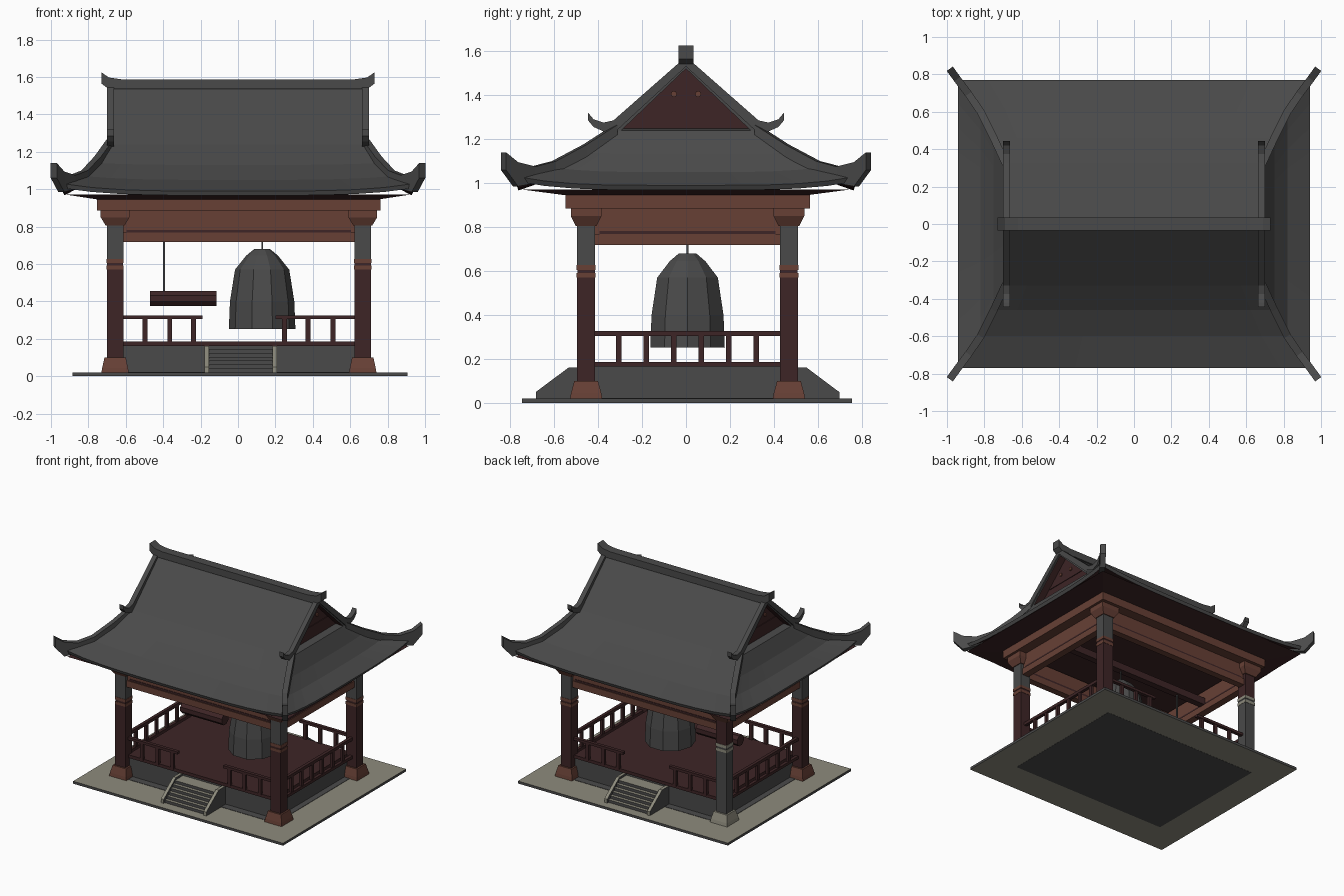
import bpy, bmesh, math
from mathutils import Vector

if "Cube" in bpy.data.objects:
    bpy.data.objects.remove(bpy.data.objects["Cube"])

def mat(name, c):
    m = bpy.data.materials.new(name)
    m.diffuse_color = (*c, 1)
    m.use_nodes = True
    m.node_tree.nodes["Principled BSDF"].inputs["Base Color"].default_value = m.diffuse_color
    return m

GREY = mat("slate grey", (0.068, 0.068, 0.068))
RED = mat("dark red wood", (0.047, 0.018, 0.019))
BROWN = mat("warm brown wood", (0.135, 0.051, 0.036))
STONE = mat("pale stone", (0.27, 0.26, 0.205))
SHIFT = Vector((0.005, 0.007, 0))
SIGNS = (-1, 1)

def mesh(name, verts, faces, mats, shift=True, recalc=True):
    me = bpy.data.meshes.new(name)
    me.from_pydata([Vector(v) + (SHIFT if shift else Vector()) for v in verts], [], faces)
    if recalc:
        bm = bmesh.new()
        bm.from_mesh(me)
        bmesh.ops.recalc_face_normals(bm, faces=bm.faces)
        bm.to_mesh(me)
        bm.free()
    ob = bpy.data.objects.new(name, me)
    bpy.context.collection.objects.link(ob)
    for m in (mats if isinstance(mats, tuple) else (mats,)):
        me.materials.append(m)
    return ob

def loft(name, rings, mats, shift=True):
    # closed rings joined with quads, capped at both ends
    n = len(rings[0])
    v = [p for r in rings for p in r]
    f = [(i*n + j, i*n + (j+1) % n, (i+1)*n + (j+1) % n, (i+1)*n + j)
         for i in range(len(rings)-1) for j in range(n)]
    f += [tuple(range(n)), tuple(range(len(v)-n, len(v)))]
    return mesh(name, v, f, mats, shift)

def rect(cx, cy, hx, hy, z):
    return [(cx-hx, cy-hy, z), (cx+hx, cy-hy, z), (cx+hx, cy+hy, z), (cx-hx, cy+hy, z)]

def box(name, x0, x1, y0, y1, z0, z1, mats, shift=True):
    c = ((x0+x1)/2, (y0+y1)/2, abs(x1-x0)/2, abs(y1-y0)/2)
    return loft(name, [rect(*c, z0), rect(*c, z1)], mats, shift)

def paint(ob, rule):
    for p in ob.data.polygons:
        p.material_index = rule(p)

# ground slab: pale on top and below, grey edges
slab = box("ground_slab", -0.89, 0.9, -0.752, 0.748, 0.001, 0.02, (STONE, GREY))
paint(slab, lambda p: 0 if abs(p.normal.z) > 0.5 else 1)
box("plinth_plate", -0.67, 0.67, -0.51, 0.51, 0, 0.0225, GREY)
box("platform", -0.625, 0.625, -0.455, 0.455, 0.02, 0.165, GREY)
box("floor", -0.625, 0.625, -0.465, 0.465, 0.163, 0.187, RED)

# stairs at front and back
for s in SIGNS:
    for x in (-0.173, 0.191):
        prof = [(0.45, 0.02), (0.69, 0.02), (0.69, 0.05), (0.54, 0.162), (0.45, 0.162)]
        st = loft("stair_stringer", [[(x+d, s*y, z) for y, z in prof] for d in (-0.012, 0.012)],
                  (STONE, GREY))
        paint(st, lambda p: 1 if abs(p.normal.x) > 0.5 else 0)
    for i in range(6):
        o = box("stair_step", -0.16, 0.18, s*0.45, s*(0.675 - i*0.024), 0.02 + i*0.021,
                0.041 + i*0.021, (GREY, STONE))
        paint(o, lambda p: 1 if p.normal.z > 0.5 else 0)

# pillars with bases, bands and capitals; the back left one is weathered
for sx in SIGNS:
    for sy in SIGNS:
        x, y = sx*0.662, sy*0.461
        old = sx < 0 and sy > 0
        low, band, up = (GREY, STONE, RED) if old else (RED, BROWN, GREY)
        loft("pillar_base", [rect(x, y, .073, .073, .02), rect(x, y, .069, .069, .045),
                             rect(x, y, .057, .054, .1)], band)
        box("pillar_lower", x-.044, x+.044, y-.041, y+.041, .09, .57, low)
        for z in (.57, .605):
            box("pillar_band", x-.046, x+.046, y-.043, y+.043, z, z+.022, band)
        box("pillar_middle", x-.043, x+.043, y-.04, y+.04, .56, .63, low)
        box("pillar_upper", x-.044, x+.044, y-.041, y+.041, .627, .81, up)
        loft("pillar_capital", [rect(x, y, .05, .047, .805), rect(x, y, .077, .07, .85),
                                rect(x, y, .077, .07, .885)], BROWN)

# beam frames
for s in SIGNS:
    box("lower_beam_long", -.63, .63, s*.435, s*.487, .718, .768, BROWN)
    box("lower_beam_side", s*.635, s*.69, -.43, .43, .718, .768, BROWN)
    box("middle_beam_long", -.64, .64, s*.44, s*.478, .768, .885, BROWN)
    box("middle_beam_side", s*.645, s*.68, -.44, .44, .768, .885, BROWN)
    box("groove_long", -.6, .6, s*.436, s*.482, .768, .782, RED)
    box("groove_side", s*.641, s*.684, -.4, .4, .768, .782, RED)
    box("upper_beam_long", -.758, .758, s*.47, s*.556, .885, .948, BROWN)
    box("upper_beam_side", s*.68, s*.758, -.47, .47, .885, .948, BROWN)
box("bell_beam", -.64, .64, -.025, .025, .765, .82, RED)
box("ceiling", -.7, .7, -.5, .5, .9, .946, RED)

# railings
for s in SIGNS:
    for a in SIGNS:
        box("rail_top", a*.195, a*.62, s*.448, s*.474, .305, .325, RED)
        for px in (.243, .37, .503):
            box("rail_post", a*px-.013, a*px+.013, s*.461-.01, s*.461+.01, .18, .31, RED)
    box("side_rail_top", s*.65, s*.674, -.42, .42, .305, .328, RED)
    box("side_rail_bottom", s*.65, s*.674, -.42, .42, .165, .187, RED)
    for i in range(6):
        py = -.3125 + i*.125
        box("side_rail_post", s*.662-.01, s*.662+.01, py-.012, py+.012, .18, .31, RED)

# bell and its hanger
def ring(cx, r, z, n=10):
    return [(cx + r*math.cos(2*math.pi*i/n), r*math.sin(2*math.pi*i/n), z) for i in range(n)]
BELL = [(.178, .252), (.172, .4), (.145, .57), (.085, .645), (.042, .68)]
loft("bell", [ring(.124, r, z) for r, z in BELL], GREY)
box("bell_hanger", .12, .128, -.004, .004, .67, .78, GREY)

# striking log on a rope
def xring(x, r):
    return [(x, r*math.cos(math.pi*(i+.5)/4), .415 + r*math.sin(math.pi*(i+.5)/4)) for i in range(8)]
loft("striking_log", [xring(-.475, .043), xring(-.12, .043)], RED)
box("log_rope", -.405, -.395, -.005, .005, .45, .77, GREY)

# roof: hip points (x, y, mid height, corner lift) shared by all four slopes
HIP = [(.69, .33, 1.24, 0), (.75, .46, 1.13, .01), (.82, .6, 1.05, .02), (.94, .77, .99, .04)]

def slope(name, rows, place):
    n = 12
    v, f = [], []
    for half, out, z, lift in rows:
        for j in range(n+1):
            u = 2*j/n - 1
            v.append(place(half*u, out, z + lift*u**4))
    for i in range(len(rows)-1):
        for j in range(n):
            a = i*(n+1) + j
            q = [a, a+1, a+n+2, a+n+1]
            p = [Vector(v[k]) for k in q]
            f.append(q if (p[2]-p[0]).cross(p[3]-p[1]).z > 0 else q[::-1])
    ob = mesh(name, v, f, (GREY, RED), False, False)
    m = ob.modifiers.new("thickness", 'SOLIDIFY')
    m.thickness, m.offset, m.material_offset = .025, -1, 1
    m.material_offset_rim = 0

for s in SIGNS:
    slope("roof_main_slope", [(.69, 0, 1.555, 0)] + [(x, y, z, l) for x, y, z, l in HIP],
          lambda u, o, z: (u, s*o, z))
    slope("roof_side_slope", [(.3, .6, 1.255, 0)] + [(y, x, z, l) for x, y, z, l in HIP],
          lambda u, o, z: (s*o, u, z))

# soffit under the eaves
loft("soffit", [rect(0, 0, .75, .55, .945), rect(0, 0, .925, .755, .972)], RED, False)

# gable walls with ornaments
loft("gable_wall", [[(x, 0, 1.53), (x, .3, 1.235), (x, -.3, 1.235)] for x in (-.635, .635)], RED, False)
for s in SIGNS:
    box("gable_tie", s*.63, s*.64, -.18, .18, 1.335, 1.345, RED, False)
    for a in SIGNS:
        loft("gable_boss", [[(x, a*.055 + .014*math.cos(k*math.pi/4), 1.405 + .014*math.sin(k*math.pi/4))
                             for k in range(8)] for x in (s*.63, s*.643)], BROWN, False)

# ridges: box section swept along a path of (x, y, bottom z, top z)
def sweep(name, path, w):
    rings = []
    for i, (x, y, b, t) in enumerate(path):
        p, q = path[max(i-1, 0)], path[min(i+1, len(path)-1)]
        d = Vector((q[0]-p[0], q[1]-p[1], 0)).normalized()
        nx, ny = -d.y*w, d.x*w
        rings.append([(x-nx, y-ny, b), (x+nx, y+ny, b), (x+nx, y+ny, t), (x-nx, y-ny, t)])
    loft(name, rings, GREY, False)

sweep("top_ridge", [(-.73, 0, 1.565, 1.625), (-.69, 0, 1.535, 1.597), (-.62, 0, 1.535, 1.587),
                    (.62, 0, 1.535, 1.587), (.69, 0, 1.535, 1.597), (.73, 0, 1.565, 1.625)], .034)
for sx in SIGNS:
    for sy in SIGNS:
        sweep("gable_ridge", [(sx*.682, sy*y, b, t) for y, b, t in
              ((0, 1.53, 1.575), (.33, 1.225, 1.285), (.375, 1.235, 1.275),
               (.42, 1.255, 1.29), (.445, 1.285, 1.32))], .018)
        sweep("hip_ridge", [(sx*x, sy*y, b, t) for x, y, b, t in
              ((.685, .32, 1.22, 1.265), (.75, .46, 1.12, 1.175), (.82, .6, 1.04, 1.1),
               (.885, .695, 1.0, 1.075), (.945, .775, .985, 1.095), (.985, .83, 1.06, 1.14))], .02)
